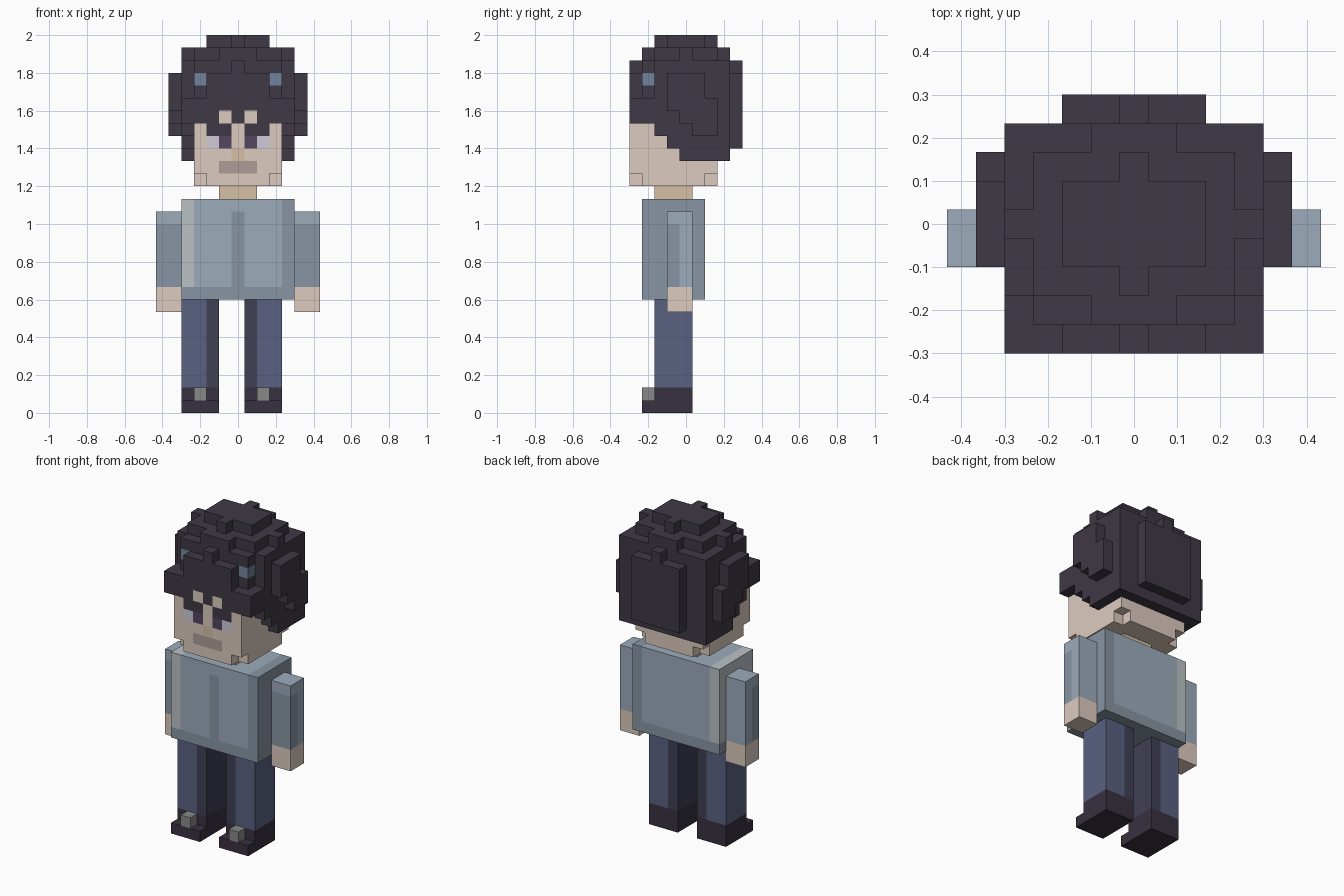
import bpy, bmesh
from mathutils import Vector

if "Cube" in bpy.data.objects:
    bpy.data.objects.remove(bpy.data.objects["Cube"])

U = 1 / 15  # voxel size
COLORS = {
    "skin": (0.72, 0.60, 0.52), "tan": (0.68, 0.53, 0.38), "lips": (0.42, 0.34, 0.31),
    "hair": (0.05, 0.04, 0.06), "clip": (0.17, 0.23, 0.34), "iris": (0.09, 0.06, 0.12),
    "eye_white": (0.62, 0.60, 0.70), "shirt": (0.34, 0.41, 0.50), "shirt_dark": (0.25, 0.30, 0.37),
    "shirt_light": (0.50, 0.54, 0.56), "jeans": (0.10, 0.12, 0.22), "jeans_dark": (0.05, 0.05, 0.09),
    "shoe": (0.04, 0.03, 0.05), "buckle": (0.25, 0.25, 0.25),
}
MATS = {}
for n, c in COLORS.items():
    MATS[n] = bpy.data.materials.new(n)
    MATS[n].diffuse_color = (*c, 1)

cells = {}  # (x, y, z) -> (part, colour); later boxes overwrite earlier ones


def box(part, color, x, y, z):
    """Fill inclusive voxel ranges; color None carves."""
    for i in range(x[0], x[1] + 1):
        for j in range(y[0], y[1] + 1):
            for k in range(z[0], z[1] + 1):
                if color is None:
                    cells.pop((i, j, k), None)
                else:
                    cells[i, j, k] = (part, color)


def both(part, color, x, y, z):
    """Same box on both sides of x = 0."""
    box(part, color, x, y, z)
    box(part, color, (-x[1], -x[0]), y, z)


# legs and shoes (stance sits half off centre)
for name, x0, inner in (("left_leg", -4, -2), ("right_leg", 1, 1)):
    shoe = name.replace("leg", "shoe")
    box(name, "jeans", (x0, x0 + 2), (-2, 0), (2, 8))
    box(name, "jeans_dark", (inner, inner), (-2, 0), (2, 8))
    box(shoe, "shoe", (x0, x0 + 2), (-2, 0), (0, 1))
    box(shoe, "shoe", (x0, x0 + 2), (-3, -3), (0, 0))
    box(shoe, "buckle", (x0 + 1, x0 + 1), (-3, -3), (1, 1))

# torso with hem, side folds and centre placket
box("torso", "shirt", (-4, 4), (-3, 1), (9, 16))
both("torso", "shirt_dark", (4, 4), (-3, 1), (9, 16))
box("torso", "shirt_light", (-4, -4), (-3, 1), (10, 16))
box("torso", "shirt_dark", (0, 0), (-3, -3), (10, 15))
box("torso", "shirt_dark", (-4, 4), (-3, 1), (9, 9))

# arms and hands
for name, x in (("left", (-6, -5)), ("right", (5, 6))):
    box(name + "_arm", "shirt", x, (-1, 0), (10, 15))
    box(name + "_arm", "shirt_dark", x, (-1, -1), (10, 14))
    box(name + "_hand", "skin", x, (-1, 0), (8, 9))

# neck and head with clipped lower corners
box("neck", "tan", (-1, 1), (-2, 0), (17, 17))
box("head", "skin", (-3, 3), (-4, 2), (18, 23))
for y in (-4, 2):
    both("head", None, (3, 3), (y, y), (18, 18))

# hair: crown layers from the top down
box("hair", "hair", (-2, 2), (-1, 1), (29, 29))
box("hair", "hair", (0, 0), (-2, 2), (29, 29))
box("hair", "hair", (-3, 3), (-2, 2), (28, 28))
box("hair", "hair", (-1, 1), (-3, 3), (28, 28))
box("hair", "hair", (-4, 4), (0, 0), (28, 28))
box("hair", "hair", (-3, 3), (-3, 3), (24, 27))

# hair: sides, rising in steps toward the face, then the outer side puffs
for y, low, high in ((-4, 23, 24), (-3, 23, 24), (-2, 22, 27), (-1, 21, 27),
                     (0, 20, 27), (1, 20, 27), (2, 20, 27), (3, 20, 27)):
    both("hair", "hair", (4, 4), (y, y), (low, high))
for z, y0, y1 in ((26, -1, 1), (25, -1, 1), (24, -1, 2), (23, 0, 2), (22, 1, 2)):
    both("hair", "hair", (5, 5), (y0, y1), (z, z))

# hair: back
box("hair", "hair", (-4, 4), (3, 3), (20, 27))
box("hair", "hair", (-2, 2), (4, 4), (21, 26))
box("hair", "hair", (0, 0), (4, 4), (27, 27))

# hair: fringe
box("hair", "hair", (-4, 4), (-4, -4), (23, 24))
box("hair", "hair", (-2, 2), (-4, -4), (25, 26))
box("hair", "hair", (0, 0), (-4, -4), (27, 27))
both("hair", "hair", (3, 3), (-3, 2), (23, 23))
both("hair", "clip", (3, 3), (-3, -3), (26, 26))

# face
both("head", "skin", (1, 1), (-4, -4), (23, 23))
both("head", "hair", (1, 2), (-4, -4), (22, 22))
both("head", "eye_white", (2, 2), (-4, -4), (21, 21))
both("head", "iris", (1, 1), (-4, -4), (21, 21))
box("head", "tan", (0, 0), (-4, -4), (20, 20))
box("head", "lips", (-1, 1), (-4, -4), (19, 19))

# turn each part into a mesh of its outward faces only
for part in sorted({p for p, _ in cells.values()}):
    bm = bmesh.new()
    slots, verts = [], {}
    for pos, (p, color) in cells.items():
        if p != part:
            continue
        if color not in slots:
            slots.append(color)
        for axis in range(3):
            for sign in (-1, 1):
                n = Vector((0, 0, 0))
                n[axis] = sign
                if tuple(int(a + b) for a, b in zip(pos, n)) in cells:
                    continue
                a, b = Vector((0, 0, 0)), Vector((0, 0, 0))
                a[(axis + 1) % 3] = 1
                b[(axis + 2) % 3] = sign
                mid = Vector(pos) + Vector((0, 0, 0.5)) + n / 2
                ring = []
                for s, t in ((-1, -1), (1, -1), (1, 1), (-1, 1)):
                    co = (mid + a * s / 2 + b * t / 2) * U
                    key = tuple(round(v, 4) for v in co)
                    if key not in verts:
                        verts[key] = bm.verts.new(co)
                    ring.append(verts[key])
                bm.faces.new(ring).material_index = slots.index(color)
    bmesh.ops.dissolve_limit(bm, angle_limit=0.01, verts=bm.verts[:], edges=bm.edges[:],
                             delimit={'MATERIAL'})
    me = bpy.data.meshes.new(part)
    bm.to_mesh(me)
    bm.free()
    for color in slots:
        me.materials.append(MATS[color])
    bpy.context.collection.objects.link(bpy.data.objects.new(part, me))

for m in bpy.data.materials:
    if m.users and not m.is_grease_pencil:
        m.use_nodes = True
        m.node_tree.nodes["Principled BSDF"].inputs["Base Color"].default_value = m.diffuse_color
